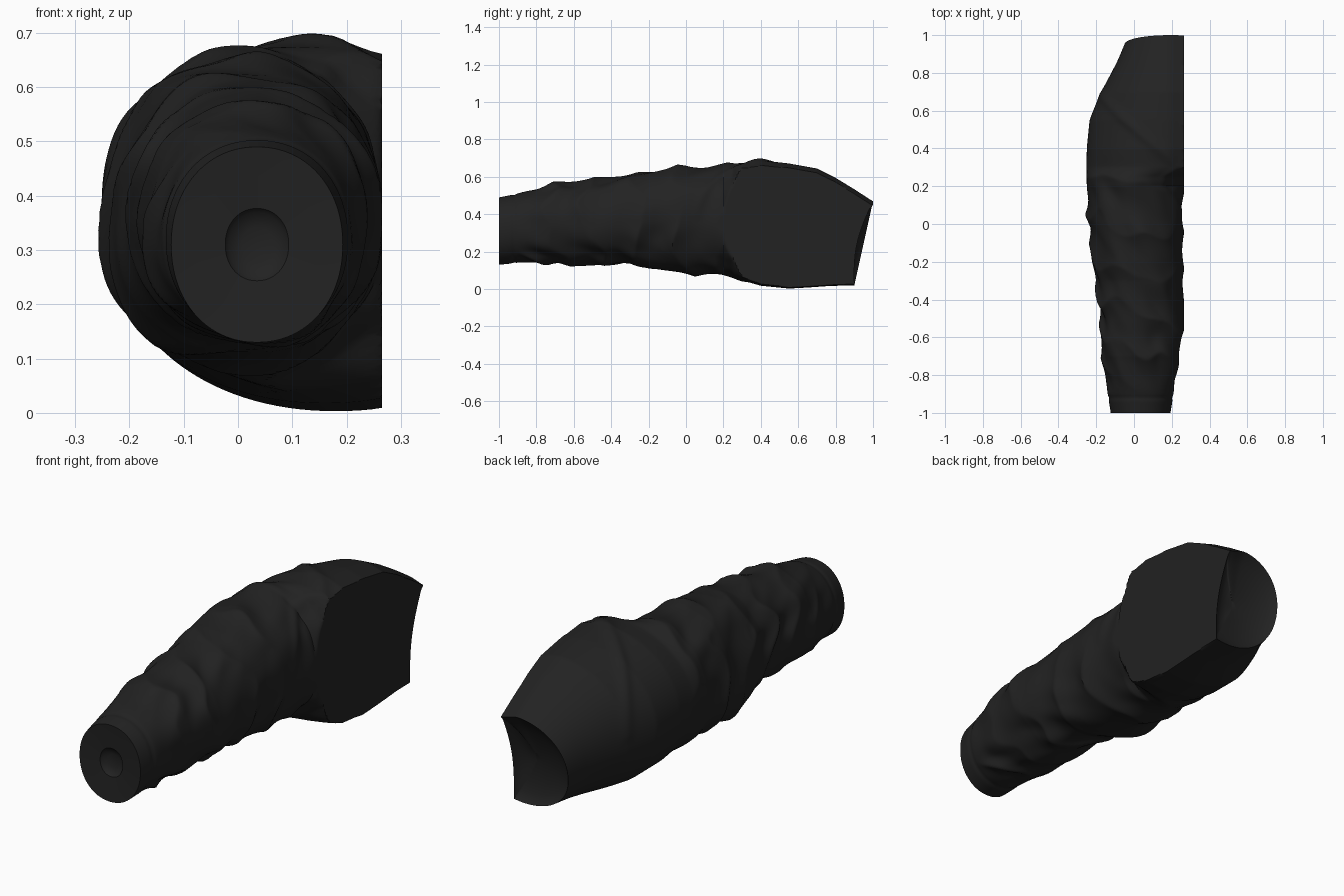
import bpy, math
from mathutils import Vector, noise

if "Cube" in bpy.data.objects:
    bpy.data.objects.remove(bpy.data.objects["Cube"])

SEG = 128
FLAT_X = 0.265          # plane of the flat body-side panel

# Stations along the sleeve: y, centre x, half width, bottom z, top z
STATIONS = [
    (-1.00, 0.035, 0.158, 0.130, 0.490),
    (-0.90, 0.035, 0.174, 0.140, 0.510),
    (-0.70, 0.035, 0.205, 0.130, 0.565),
    (-0.50, 0.040, 0.222, 0.128, 0.588),
    (-0.30, 0.030, 0.230, 0.133, 0.610),
    (-0.20, 0.020, 0.238, 0.110, 0.630),
    (0.00, 0.010, 0.250, 0.085, 0.656),
    (0.20, 0.005, 0.258, 0.075, 0.660),
    (0.25, 0.040, 0.292, 0.065, 0.665),
    (0.30, 0.130, 0.380, 0.045, 0.675),
    (0.40, 0.160, 0.410, 0.018, 0.688),
    (0.55, 0.180, 0.415, 0.003, 0.672),
    (0.70, 0.190, 0.370, 0.010, 0.645),
    (0.80, 0.195, 0.330, 0.015, 0.595),
    (0.90, 0.200, 0.290, 0.018, 0.535),
    (1.00, 0.200, 0.250, 0.020, 0.470),
]


def smooth(a, b, t):
    t = min(1, max(0, (t - a) / (b - a)))
    return t * t * (3 - 2 * t)


def station(y):
    for a, b in zip(STATIONS, STATIONS[1:]):
        if y <= b[0] + 1e-6:
            t = (y - a[0]) / (b[0] - a[0])
            return [p + (q - p) * t for p, q in zip(a, b)][1:]
    return STATIONS[-1][1:]


def wrinkle(y, ang):
    """Slanted cloth folds, fading at the cuff and over the shoulder."""
    c, s = math.cos(ang), math.sin(ang)
    n = noise.noise(Vector((c * 1.3, y * 3, s * 1.3)))
    phase = y * 30 + 2.5 * c + 1.2 * s + 4 * n
    fold = 1 - 2 * abs(math.sin(phase / 2))
    strength = 0.6 + noise.noise(Vector((c * 1.2 + 3, y * 4, s * 1.2 + 9)))
    n2 = noise.noise(Vector((c * 1.6 + 7, y * 6 + 2 * c, s * 1.6)))
    amount = smooth(-0.93, -0.8, y) * (1 - smooth(0.18, 0.4, y))
    d = amount * (0.011 * fold * strength + 0.015 * n2)
    # overlapping armhole fold, running diagonally over the top
    t = (y - (0.38 - 0.32 * c)) / 0.03
    d += 0.012 * math.exp(-t * t) * max(0, s) ** 0.5
    # cuff seam
    d -= 0.004 * math.exp(-((y + 0.92) / 0.010) ** 2)
    # bunched cloth at the lower outer side
    d += 0.025 * math.exp(-((y + 0.14) / 0.12) ** 2) * max(0, math.cos(ang - 4.0)) ** 8
    return d


def ring(y0):
    cx, rx, zb, zt = station(y0)
    cz, rz = (zb + zt) / 2, (zt - zb) / 2
    lean = smooth(0.55, 1, y0)
    pts = []
    for i in range(SEG):
        a = 2 * math.pi * i / SEG
        d = wrinkle(y0, a)
        c, s = math.cos(a), math.sin(a)
        x = min(FLAT_X, cx + (rx + d) * math.copysign(abs(c) ** 0.95, c))
        z = max(0, cz + (rz + d) * math.copysign(abs(s) ** 0.95, s))
        h = min(1, max(0, (z - zb) / (zt - zb)))
        # the opening leans back at its lower edge and bows in on the flat side
        y = y0 - 0.1 * lean * (1 - h)
        y -= 0.035 * lean * smooth(0.2, FLAT_X, x) * math.sin(math.pi * h)
        # softened upper corner of the flat panel
        z -= 0.018 * smooth(0.17, FLAT_X, x) * smooth(0.9, 1, h) * smooth(0.2, 0.35, y0)
        pts.append(Vector((x, y, z)))
    return pts


def loft(name, rings, mat, cap=False):
    """Skin a list of rings running towards +y, optionally closing the last."""
    verts = [p for r in rings for p in r]
    faces = []
    for k in range(len(rings) - 1):
        for i in range(SEG):
            j, a, b = (i + 1) % SEG, k * SEG, (k + 1) * SEG
            # angle runs +x to +z, so this order faces outward
            faces.append((a + i, b + i, b + j, a + j))
    if cap:
        faces.append(tuple(range((len(rings) - 1) * SEG, len(rings) * SEG)))
    me = bpy.data.meshes.new(name)
    me.from_pydata(verts, [], faces)
    me.materials.append(mat)
    ob = bpy.data.objects.new(name, me)
    bpy.context.collection.objects.link(ob)
    bpy.ops.object.select_all(action='DESELECT')
    bpy.context.view_layer.objects.active = ob
    ob.select_set(True)
    # end pieces are dishes: turn each to face out of its end of the sleeve
    out = {"cuff_end": -1, "shoulder_opening": 1}.get(name)
    if out:
        for p in me.polygons:
            if p.normal.y * out < 0:
                p.flip()
    bpy.ops.object.shade_smooth_by_angle(angle=math.radians(40))
    return ob


def inset_rings(rim, steps):
    """Shrunken copies of a rim; steps are (scale, y offset)."""
    c = sum(rim, Vector()) / len(rim)
    return [[c + (p - c) * k + Vector((0, dy, 0)) for p in rim] for k, dy in steps]


cloth = bpy.data.materials.new("black cloth")
cloth.diffuse_color = (0.016, 0.016, 0.016, 1)
cloth.use_nodes = True
cloth.node_tree.nodes["Principled BSDF"].inputs["Base Color"].default_value = cloth.diffuse_color

# Sleeve body
N = 220
rings = [ring(-1 + 2 * k / N) for k in range(N + 1)]
loft("sleeve", rings, cloth)

# Closed cuff with a shallow dimple
loft("cuff_end", inset_rings(rings[0], [
    (1, 0), (0.9, 0.002), (0.7, 0.005), (0.37, 0.01), (0.33, 0.02), (0.18, 0.03)]), cloth, True)

# Shallow hollow of the shoulder opening
loft("shoulder_opening", inset_rings(rings[-1], [
    (1, 0), (0.93, -0.015), (0.8, -0.03), (0.6, -0.045), (0.35, -0.055), (0.1, -0.06)]), cloth, True)
